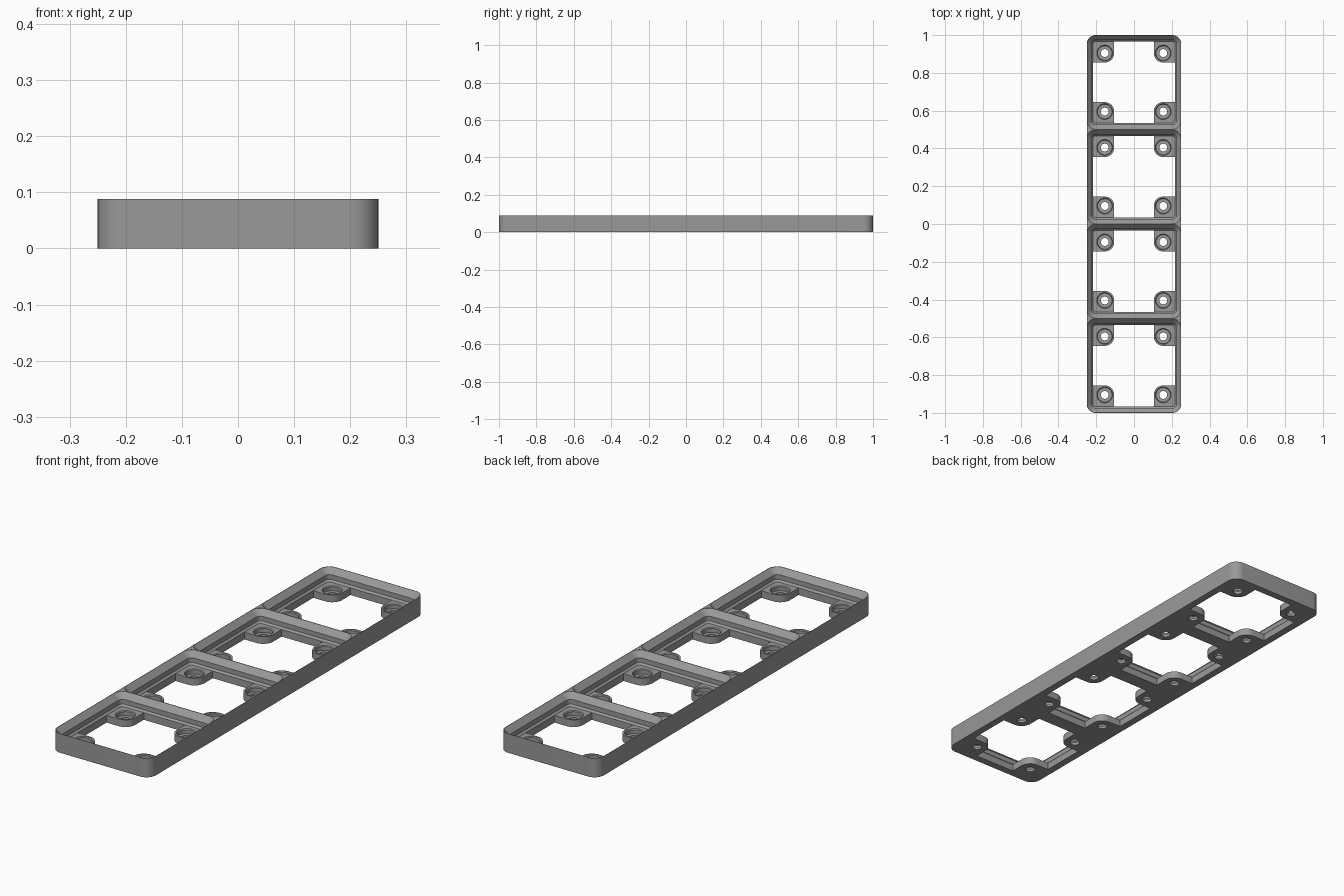
import bpy, bmesh, math

if "Cube" in bpy.data.objects:
    bpy.data.objects.remove(bpy.data.objects["Cube"])

S = 1 / 84                     # model scale: one cell = 42 units = 0.5
TOP, PAD, FLOOR = 7.4 * S, 2.75 * S, 1.0 * S
CELLS = (-0.75, -0.25, 0.25, 0.75)
HOLE = 13 * S                  # screw pad centre offset inside a cell
PAD_R = 4.2 * S
OPEN = 18.15 * S               # half width of the cell floor opening


def arc(cx, cy, r, a0, a1, n):
    return [(cx + r * math.cos(math.radians(a0 + (a1 - a0) * i / n)),
             cy + r * math.sin(math.radians(a0 + (a1 - a0) * i / n))) for i in range(n + 1)]


def rounded(hx, hy, r, n=10):
    """Rounded rectangle outline, counter-clockwise."""
    pts = []
    for k, (sx, sy) in enumerate([(1, 1), (-1, 1), (-1, -1), (1, -1)]):
        pts += arc(sx * (hx - r), sy * (hy - r), r, 90 * k, 90 * k + 90, n)
    return pts


def opening():
    """Floor opening outline with a rounded pad left in every corner."""
    quarter = [(OPEN, HOLE - PAD_R)] + arc(HOLE, HOLE, PAD_R, 270, 180, 12) + [(HOLE - PAD_R, OPEN)]
    pts = []
    for c, s in [(1, 0), (0, 1), (-1, 0), (0, -1)]:
        pts += [(x * c - y * s, x * s + y * c) for x, y in quarter]
    return pts


def loft(bm, rings, ox=0.0, oy=0.0):
    """Closed solid through matching outlines [(points, z), ...]."""
    loops = [[bm.verts.new((x + ox, y + oy, z)) for x, y in pts] for pts, z in rings]
    n = len(loops[0])
    for a, b in zip(loops, loops[1:]):
        for i in range(n):
            j = (i + 1) % n
            bm.faces.new((a[i], a[j], b[j], b[i]))
    bm.faces.new(loops[0][::-1])
    bm.faces.new(loops[-1])


def make(name, bm):
    bmesh.ops.recalc_face_normals(bm, faces=bm.faces)
    me = bpy.data.meshes.new(name)
    bm.to_mesh(me)
    bm.free()
    ob = bpy.data.objects.new(name, me)
    bpy.context.collection.objects.link(ob)
    return ob


# Solid plate with rounded outer corners
bm = bmesh.new()
plate = rounded(0.25, 1.0, 4 * S)
loft(bm, [(plate, 0), (plate, TOP)])
frame = make("grid_frame", bm)

# Stepped sockets: bevel, straight wall, wide bevel up to a thin ridge
sockets = bmesh.new()
lip = rounded(0.249, 0.249, 3.92 * S)
socket_rings = [(rounded(OPEN, OPEN, 1.15 * S), PAD),
                (rounded(18.85 * S, 18.85 * S, 1.85 * S), PAD + 0.7 * S),
                (rounded(18.85 * S, 18.85 * S, 1.85 * S), PAD + 2.5 * S),
                (lip, TOP - 0.0005), (lip, TOP + 0.02)]

# Through openings and chamfered, stepped screw holes
openings, holes = bmesh.new(), bmesh.new()
circle = lambda r: arc(0, 0, r, 0, 360, 32)[:-1]
hole_rings = [(circle(r * S), z) for r, z in [
    (1.75, -0.01), (1.75, FLOOR), (3.25, FLOOR), (3.25, PAD - 0.3 * S),
    (3.55, PAD), (3.55, PAD + 0.01)]]
for cy in CELLS:
    loft(sockets, socket_rings, 0, cy)
    loft(openings, [(opening(), -0.01), (opening(), PAD + 0.004)], 0, cy)
    for sx in (-1, 1):
        for sy in (-1, 1):
            loft(holes, hole_rings, sx * HOLE, cy + sy * HOLE)

# Cut the plate and drop the cutters
bpy.context.view_layer.objects.active = frame
frame.select_set(True)
for name, cut in (("socket_cutter", sockets), ("opening_cutter", openings), ("hole_cutter", holes)):
    cutter = make(name, cut)
    cutter.hide_render = True
    mod = frame.modifiers.new(name, 'BOOLEAN')
    mod.operation, mod.solver, mod.object = 'DIFFERENCE', 'EXACT', cutter
    bpy.ops.object.modifier_apply(modifier=mod.name)
    bpy.data.objects.remove(cutter)

# Single grey finish
grey = bpy.data.materials.new("mid_grey")
grey.diffuse_color = (0.32, 0.32, 0.32, 1)
grey.use_nodes = True
grey.node_tree.nodes["Principled BSDF"].inputs["Base Color"].default_value = grey.diffuse_color
frame.data.materials.clear()
frame.data.materials.append(grey)
for p in frame.data.polygons:
    p.material_index = 0
bpy.ops.object.shade_smooth_by_angle(angle=math.radians(30))
